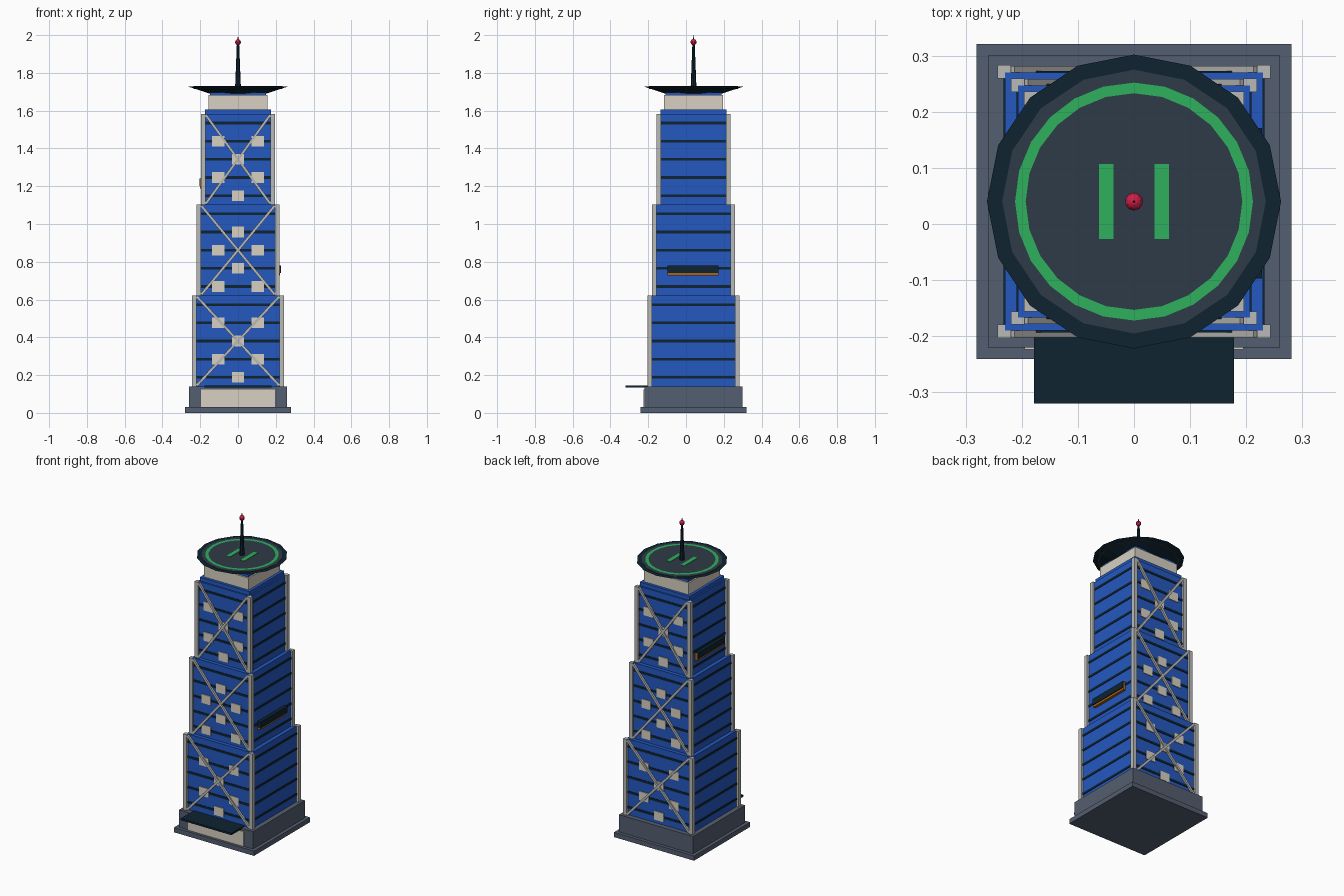
import bpy, bmesh, math
from mathutils import Matrix

if "Cube" in bpy.data.objects:
    bpy.data.objects.remove(bpy.data.objects["Cube"])

CY = 0.04  # tower axis in y


def srgb(r, g, b):
    lin = lambda c: c / 12.92 if c <= 0.04045 else ((c + 0.055) / 1.055) ** 2.4
    return (lin(r / 255), lin(g / 255), lin(b / 255), 1)


def mat(name, rgb):
    m = bpy.data.materials.new(name)
    m.diffuse_color = srgb(*rgb)
    m.use_nodes = True
    m.node_tree.nodes["Principled BSDF"].inputs["Base Color"].default_value = m.diffuse_color
    return m


BLUE = mat("blue_glass", (36, 88, 192))
DARK = mat("dark_navy", (14, 36, 48))
STEEL = mat("light_steel", (186, 187, 185))
CREAM = mat("cream", (216, 209, 194))
SLATE = mat("slate_grey", (84, 94, 112))
DECK = mat("deck_grey", (47, 59, 71))
GREEN = mat("marking_green", (46, 176, 92))
RED = mat("beacon_red", (205, 32, 72))
AMBER = mat("amber", (170, 100, 20))


def finish(name, bm, m):
    me = bpy.data.meshes.new(name)
    bm.to_mesh(me)
    bm.free()
    me.materials.append(m)
    ob = bpy.data.objects.new(name, me)
    bpy.context.collection.objects.link(ob)
    return ob


def add_box(bm, x0, x1, y0, y1, z0, z1, rot=None):
    c = Matrix.Translation(((x0 + x1) / 2, (y0 + y1) / 2, (z0 + z1) / 2))
    s = Matrix.Diagonal((x1 - x0, y1 - y0, z1 - z0, 1))
    bmesh.ops.create_cube(bm, size=1, matrix=c @ (rot or Matrix()) @ s)


def boxes(name, m, items):
    bm = bmesh.new()
    for it in items:
        add_box(bm, *it)
    return finish(name, bm, m)


def square(h, z0, z1):
    return (-h, h, CY - h, CY + h, z0, z1)


def cone(name, m, r1, r2, z0, z1, n):
    bm = bmesh.new()
    bmesh.ops.create_cone(bm, cap_ends=True, segments=n, radius1=r1, radius2=r2, depth=z1 - z0,
                          matrix=Matrix.Translation((0, CY, (z0 + z1) / 2)))
    return finish(name, bm, m)


# Plinth, podium, lobby and entrance canopy
boxes("plinth", SLATE, [square(0.281, 0, 0.03)])
boxes("podium", SLATE, [square(0.26, 0.03, 0.14)])
boxes("lobby_front", CREAM, [(-0.195, 0.195, -0.224, -0.21, 0.03, 0.125)])
boxes("entrance_canopy", DARK, [(-0.178, 0.178, -0.32, -0.19, 0.134, 0.146)])

# Three stepped tiers of five floors
TIER, FLOOR = 0.481, 0.0962
for t in range(3):
    z0 = 0.14 + t * TIER
    z1 = z0 + TIER
    h = 0.230 - 0.0235 * t
    boxes(f"tier_body_{t + 1}", BLUE, [square(h, z0, z1)])
    mids = [z0 + FLOOR * (i + 0.5) for i in range(5)]
    boxes(f"floor_bands_{t + 1}", DARK, [square(h + 0.003, z - 0.007, z + 0.007) for z in mids])

    # Corner columns
    cols = []
    for sx in (-1, 1):
        for sy in (-1, 1):
            x, y = sx * (h + 0.001), CY + sy * (h + 0.001)
            cols.append((x - 0.012, x + 0.012, y - 0.012, y + 0.012, z0, z1))
    boxes(f"corner_columns_{t + 1}", STEEL, cols)

    # Crossed braces and window plates on front and back
    bm = bmesh.new()
    windows = []
    w, hgt = 2 * (h - 0.012), TIER - 0.01
    length, ang = math.hypot(w, hgt), math.atan2(hgt, w)
    zc = (z0 + z1) / 2
    for sy in (-1, 1):
        y = CY + sy * (h + 0.006)
        for s in (-1, 1):
            add_box(bm, -length / 2, length / 2, y - 0.006, y + 0.006, zc - 0.007, zc + 0.007,
                    Matrix.Rotation(s * ang, 4, 'Y'))
        y = CY + sy * (h + 0.001)
        for i, z in enumerate(mids[:4]):
            for x in ((0,) if (i + t) % 2 == 0 else (-0.105, 0.105)):
                windows.append((x - 0.033, x + 0.033, y - 0.0035, y + 0.0035, z - 0.028, z + 0.028))
    finish(f"cross_braces_{t + 1}", bm, STEEL)
    boxes(f"window_plates_{t + 1}", CREAM, windows)

# Side panels with amber lower edge: right on the middle tier, left on the top tier
for name, sx, x, z in (("right", 1, 0.205, 0.727), ("left", -1, 0.182, 1.188)):
    def span(a, b):
        return tuple(sorted((sx * a, sx * b)))
    boxes(name + "_panel_light", AMBER, [span(x, x + 0.018) + (-0.097, 0.171, z, z + 0.05)])
    boxes(name + "_panel", DARK, [span(x, x + 0.023) + (-0.097, 0.171, z + 0.013, z + 0.053)])

# Crown and penthouse
boxes("crown", BLUE, [square(0.174, 1.58, 1.607)])
boxes("penthouse", CREAM, [square(0.157, 1.605, 1.682)])
boxes("penthouse_cap", BLUE, [square(0.148, 1.68, 1.697)])

# Landing deck with flared rim
cone("deck_rim", DARK, 0.15, 0.262, 1.69, 1.727, 16)
cone("landing_deck", DECK, 0.235, 0.235, 1.715, 1.7295, 16)

# Painted ring and touchdown bars
bm = bmesh.new()
N = 24
loops = [[bm.verts.new((r * math.cos(2 * math.pi * i / N), CY + r * math.sin(2 * math.pi * i / N), 1.7315))
          for i in range(N)] for r in (0.193, 0.212)]
for i in range(N):
    j = (i + 1) % N
    bm.faces.new((loops[0][i], loops[1][i], loops[1][j], loops[0][j]))
finish("deck_ring", bm, GREEN)
boxes("touchdown_bars", GREEN, [(s * 0.0495 - 0.013, s * 0.0495 + 0.013, CY - 0.067, CY + 0.067, 1.729, 1.7315)
                                for s in (-1, 1)])

# Mast, beacon and tip
cone("mast", DARK, 0.015, 0.006, 1.729, 1.96, 8)
cone("mast_tip", DARK, 0.003, 0.001, 1.96, 2.0, 6)
bm = bmesh.new()
bmesh.ops.create_uvsphere(bm, u_segments=10, v_segments=8, radius=0.016,
                          matrix=Matrix.Translation((0, CY, 1.963)))
finish("beacon", bm, RED)

# Centre the whole model on y (canopy front and plinth back already span -0.32 to 0.32)
